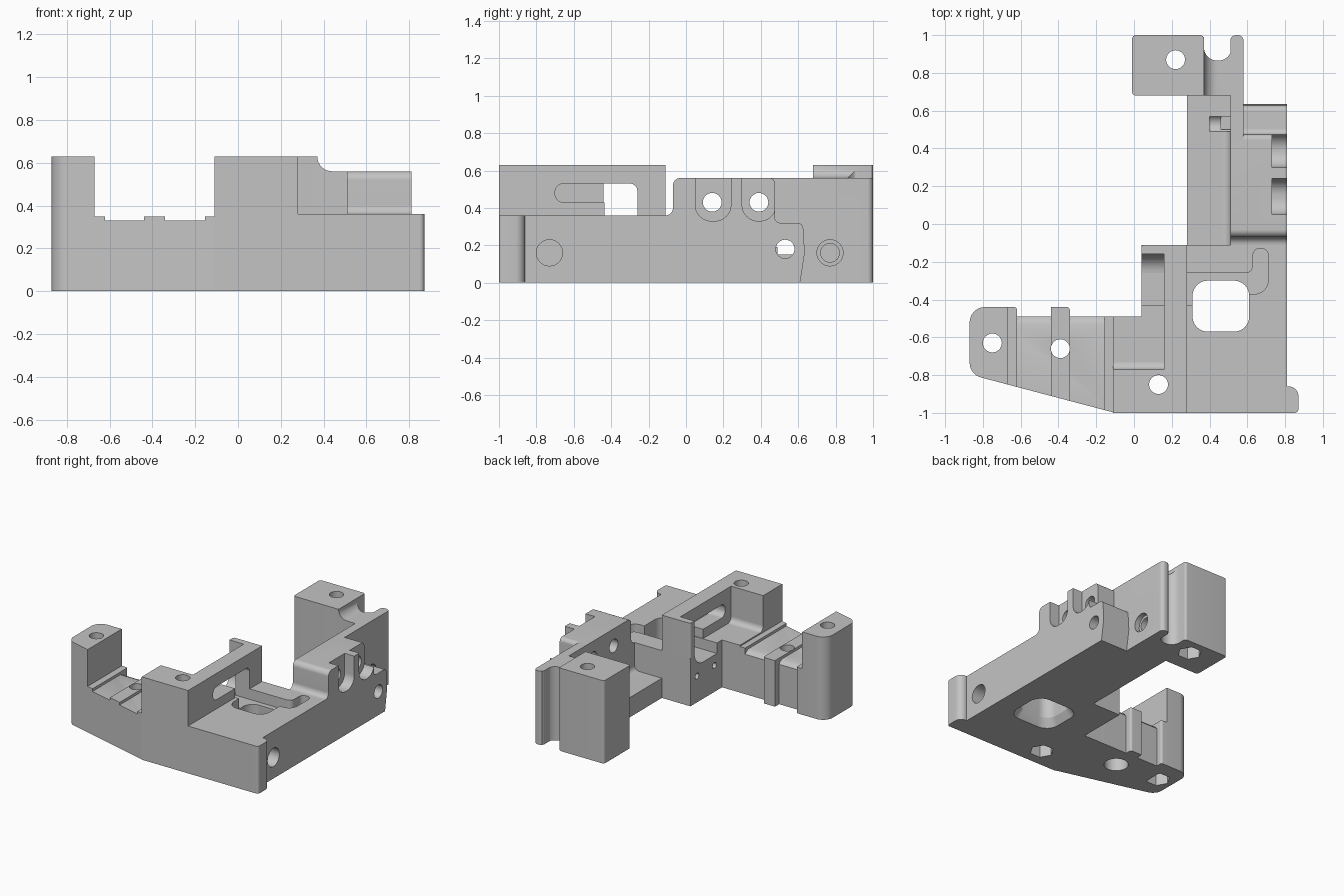
import bpy, bmesh, math
from mathutils import Vector

if bpy.data.objects.get("Cube"):
    bpy.data.objects.remove(bpy.data.objects["Cube"])

grey = bpy.data.materials.new("machined_grey")
grey.use_nodes = True
grey.diffuse_color = (0.55, 0.55, 0.55, 1)
grey.node_tree.nodes["Principled BSDF"].inputs["Base Color"].default_value = grey.diffuse_color


def rounded(points):
    """Round the corners that carry a radius as third value."""
    out = []
    for i, p in enumerate(points):
        c = Vector(p[:2])
        if len(p) < 3:
            out.append(c)
            continue
        a = (Vector(points[i - 1][:2]) - c).normalized()
        b = (Vector(points[(i + 1) % len(points)][:2]) - c).normalized()
        half = a.angle(b) / 2
        centre = c + (a + b).normalized() * p[2] / math.sin(half)
        start = c + a * p[2] / math.tan(half) - centre
        end = c + b * p[2] / math.tan(half) - centre
        for k in range(9):
            v = start.lerp(end, k / 8)
            out.append(centre + v.normalized() * p[2])
    return out


def prism(name, points, lo, hi, axis="z", taper=1.0):
    """Extrude a profile along an axis; profiles are (x,y), (y,z) or (x,z)."""
    place = {"z": lambda u, v, w: (u, v, w), "x": lambda u, v, w: (w, u, v),
             "y": lambda u, v, w: (u, w, v)}[axis]
    pts = rounded(points)
    mid = sum(pts, Vector((0, 0))) / len(pts)
    bm = bmesh.new()
    rings = []
    for w, s in ((lo, 1), (hi, taper)):
        rings.append([bm.verts.new(place(*(mid + (p - mid) * s), w)) for p in pts])
    bm.faces.new(rings[0])
    bm.faces.new(rings[1])
    for i in range(len(pts)):
        j = (i + 1) % len(pts)
        bm.faces.new((rings[0][i], rings[0][j], rings[1][j], rings[1][i]))
    bmesh.ops.recalc_face_normals(bm, faces=bm.faces)
    mesh = bpy.data.meshes.new(name)
    bm.to_mesh(mesh)
    bm.free()
    mesh.materials.append(grey)
    ob = bpy.data.objects.new(name, mesh)
    bpy.context.collection.objects.link(ob)
    return ob


def rect(a0, a1, b0, b1, *r):
    return [(a0, b0, *r), (a1, b0, *r), (a1, b1, *r), (a0, b1, *r)]


def ngon(u, v, r, n=32):
    return [(u + r * math.cos(math.tau * i / n), v + r * math.sin(math.tau * i / n)) for i in range(n)]


def cut(parts, *cutter_args, **kw):
    """Subtract one prism from each listed part."""
    cutter = prism("cutter", *cutter_args, **kw)
    cutter.hide_render = True
    for ob in parts:
        mod = ob.modifiers.new("cut", "BOOLEAN")
        mod.operation, mod.solver, mod.object = "DIFFERENCE", "EXACT", cutter
        bpy.context.view_layer.objects.active = ob
        bpy.ops.object.modifier_apply(modifier=mod.name)
    bpy.data.objects.remove(cutter)


def fillet(name, lo, hi, wall_at, z, r, side, axis="x"):
    """Concave fillet between a floor and a wall."""
    arc = [(wall_at + side * r * (1 - math.sin(t)), z + r * (1 - math.cos(t)))
           for t in (math.pi / 2 * k / 8 for k in range(9))]
    return prism(name, [(wall_at, z)] + arc, lo, hi, axis)


def slant(x):
    return -1 - 0.264 * (x + 0.1)


# Base plate, ear and low floor behind it
base = prism("base_plate", [(-.11, -1), (.81, -1), (.81, -.07), (.51, -.07), (.51, -.11),
                            (.04, -.11), (.04, -.49), (-.11, -.49)], 0, .36)
ear = prism("base_ear", [(.8, -1), (.87, -1, .02), (.87, -.86, .05), (.8, -.86)], 0, .36)
strip = prism("low_floor", rect(.28, .52, -.12, .69), 0, .15)
floor_fillet = fillet("floor_fillet", -.11, .49, .51, .15, .04, -1, "y")

# Side arm with raised ribs and end post
arm = prism("side_arm", [(-.7, slant(-.7)), (-.1, -1), (-.1, -.49), (-.7, -.49)], 0, .33)
cut([arm], [(-.47, .28), (-.47, .35), (-.53, .35), (-.53, .33), (-.505, .32)], -.8, .0, "x")
ribs = []
for name, x0, x1, back in (("outer_rib", -.68, -.62, -.44), ("middle_rib", -.44, -.34, -.44),
                           ("inner_rib", -.155, -.1, -.49)):
    ribs.append(prism(name, [(x0, slant(x0)), (x1, slant(x1)), (x1, back, .015), (x0, back)], 0, .35))
post = prism("end_post", [(-.87, -.44, .08), (-.87, slant(-.87), .08), (-.67, slant(-.67)),
                          (-.67, -.44)], 0, .63)

# Bridge: front block, wall and rear hook
bridge = prism("bridge", [(-.11, -1), (.28, -1), (.28, -.11), (.04, -.11, .015), (.04, -.16),
                          (.16, -.16), (.16, -.77), (-.11, -.77)], .2, .63)
hook_fillet = fillet("hook_fillet", .04, .17, -.16, .28, .1, -1)
block_fillet = fillet("block_fillet", -.11, .17, -.77, .36, .04, 1)

# Side wall, fin, web and back tower
wall = prism("side_wall", [(-.08, 0), (-.08, .36), (-.07, .37), (-.07, .56, .04), (.475, .56, .03),
                           (.475, .32, .03), (.625, .32, .03), (.635, .16), (.61, 0)], .51, .81, "x")
wall_fillet = fillet("wall_fillet", .51, .81, -.07, .36, .04, -1)
fin = prism("rear_fin", [(.51, .4), (.58, .4), (.58, 1, .03), (.51, 1, .03)], 0, .56)
arc = [(.44 - .07 * math.sin(t), .63 - .07 * math.cos(t)) for t in (math.pi / 16 * k for k in range(9))]
web = prism("rear_web", [(.34, 0), (.52, 0), (.52, .56)] + arc + [(.34, .63)], .68, .99, "y")
tower = prism("back_tower", rect(-.01, .37, .68, 1, .02), 0, .63)

# Slot between tower and fin
cut([web], [(.37, 1.1), (.37, .865, .07), (.517, .865, .07), (.517, 1.1)], -.1, .7)

# Wall window and the channel leading to the large opening
cut([bridge], rect(-.70, -.26, .43, .53, .045), .1, .35, "x")
cut([bridge], [(-.435, .28), (-.26, .28), (-.26, .53, .04), (-.435, .53)], .1, .35, "x")
cut([base], rect(.03, .46, -.43, -.26), .28, .5)
cut([base], rect(.03, .16, -.35, -.16), .28, .5)
cut([base], [(.45, -.4), (.6, -.37), (.71, -.37, .07), (.71, -.13, .035), (.63, -.13, .035),
             (.63, -.26, .04), (.45, -.26)], .28, .5)
cut([base], rect(.31, .61, -.57, -.30, .08), -.1, .5)
cut([base], rect(.27, .65, -.61, -.26, .1), -.01, .07, taper=.75)

# Vertical bolt holes with hexagonal or round pockets underneath
for parts, x, y, sides in (([tower], .22, .87, 6), ([post], -.75, -.63, 6),
                           ([base, bridge], .13, -.85, 6), ([arm, ribs[1]], -.39, -.66, 32)):
    cut(parts, ngon(x, y, .05), -.1, .8)
    cut(parts, ngon(x, y, .085, sides), -.1, .1)

# Recesses and cross holes in the side wall
for y0, y1, y in ((.05, .24, .14), (.30, .48, .39)):
    cut([wall], [(y0, .33, .085), (y1, .33, .085), (y1, .7), (y0, .7)], .73, .9, "x")
    cut([wall, fin], ngon(y, .43, .05), .4, .9, "x")
cut([wall, fin, strip], ngon(.53, .18, .05), .4, .9, "x")
cut([strip], rect(.46, .53, .5, .57), .12, .4)
cut([fin], ngon(.77, .16, .07), .54, .7, "x")
cut([fin, web], ngon(.77, .16, .05), .4, .7, "x")
cut([base], ngon(-.73, .16, .07), .66, .9, "x")
for y, z in ((-.19, .2), (-.4, .2)):
    cut([base], ngon(y, z, .022, 16), -.1, .14, "x")

# Smooth the round surfaces, keep edges sharp
bpy.ops.object.select_all(action="DESELECT")
for ob in bpy.context.collection.objects:
    if ob.type == "MESH":
        ob.select_set(True)
bpy.context.view_layer.objects.active = base
bpy.ops.object.shade_smooth_by_angle(angle=math.radians(30))
